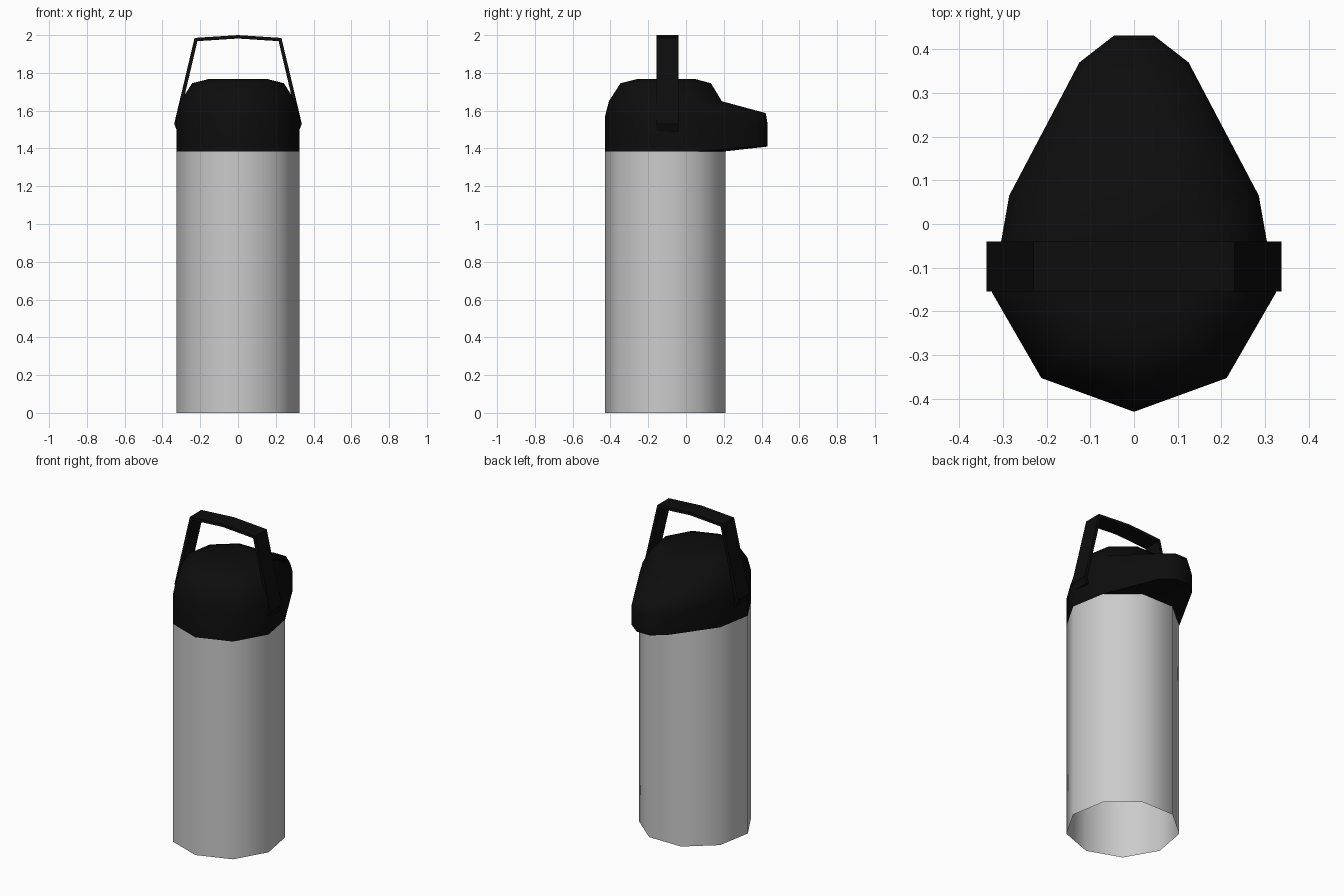
import bpy, bmesh
from math import sin, cos, radians

if "Cube" in bpy.data.objects:
    bpy.data.objects.remove(bpy.data.objects["Cube"])

SIDES, CY = 9, -0.10

black = bpy.data.materials.new("black_plastic")
black.diffuse_color = (0.004, 0.004, 0.004, 1)
black.use_nodes = True
black.node_tree.nodes["Principled BSDF"].inputs["Base Color"].default_value = black.diffuse_color


def ring(bm, r, z):
    return [bm.verts.new((r * sin(radians(40 * i)), CY - r * cos(radians(40 * i)), z))
            for i in range(SIDES)]


def quad_between(bm, a, b, cols):
    for i in cols:
        j = (i + 1) % len(a)
        bm.faces.new((a[i], a[j], b[j], b[i]))


def finish(bm, name, angle, mat=None):
    bmesh.ops.recalc_face_normals(bm, faces=bm.faces[:])
    me = bpy.data.meshes.new(name)
    bm.to_mesh(me)
    bm.free()
    ob = bpy.data.objects.new(name, me)
    bpy.context.collection.objects.link(ob)
    if mat:
        me.materials.append(mat)
    bpy.ops.object.select_all(action='DESELECT')
    bpy.context.view_layer.objects.active = ob
    ob.select_set(True)
    bpy.ops.object.shade_smooth_by_angle(angle=radians(angle))
    return ob


# Bottle body: nine-sided tube, open at the base
bm = bmesh.new()
quad_between(bm, ring(bm, 0.33, 0), ring(bm, 0.33, 1.385), range(SIDES))
finish(bm, "bottle_body", 60)

# Lid: domed rings, with the three rear columns left open for the spout
bm = bmesh.new()
rings = [ring(bm, r, z) for r, z in
         [(0.33, 1.385), (0.33, 1.565), (0.308, 1.65), (0.247, 1.745), (0.16, 1.767)]]
for k in range(4):
    cols = [i for i in range(SIDES) if k > 1 or i not in (3, 4, 5)]
    quad_between(bm, rings[k], rings[k + 1], cols)
bm.faces.new(rings[-1])

# Spout: the open columns drawn out to a narrow tip
tip = []
for z, s, y in [(1.41, 1.0, 0.0), (1.53, 1.0, 0.0), (1.587, 0.92, -0.01)]:
    tip.append([bm.verts.new((x * s, ty + y, z)) for x, ty in
                [(0.125, 0.37), (0.045, 0.432), (-0.045, 0.432), (-0.125, 0.37)]])
root = [r[3:7] for r in rings[:3]]
for k in range(2):
    quad_between(bm, tip[k], tip[k + 1], range(3))
    for c in (0, 3):
        bm.faces.new((root[k][c], tip[k][c], tip[k + 1][c], root[k + 1][c]))
for k in (0, 2):
    quad_between(bm, root[k], tip[k], range(3))
finish(bm, "lid_with_spout", 60, black)

# Carry handle: mirrored strap profile extruded in depth
outer = [(0.322, 1.49), (0.338, 1.53), (0.23, 1.985), (0, 2.0)]
inner = [(0.308, 1.49), (0.318, 1.53), (0.215, 1.968), (0, 1.982)]


def mirrored(half):
    return half + [(-x, z) for x, z in reversed(half[:-1])]


bm = bmesh.new()
sections = [[bm.verts.new(p) for p in
             ((ox, -0.155, oz), (ox, -0.04, oz), (ix, -0.04, iz), (ix, -0.155, iz))]
            for (ox, oz), (ix, iz) in zip(mirrored(outer), mirrored(inner))]
for a, b in zip(sections, sections[1:]):
    quad_between(bm, a, b, range(4))
bm.faces.new(sections[0])
bm.faces.new(sections[-1])
finish(bm, "carry_handle", 30, black)
